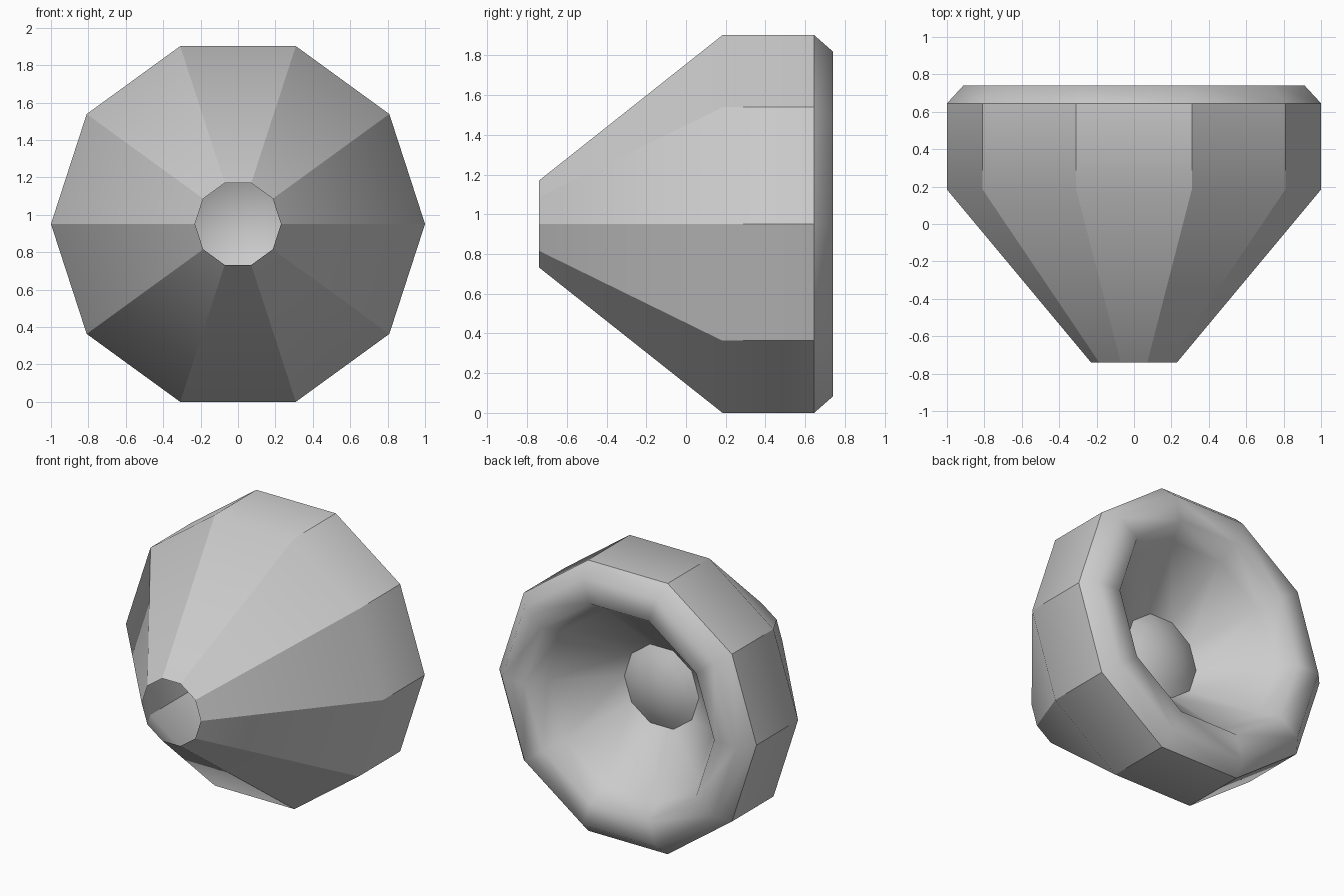
import bpy, bmesh, math

if "Cube" in bpy.data.objects:
    bpy.data.objects.remove(bpy.data.objects["Cube"])

SIDES = 10
CENTRE_Z = math.sin(math.radians(72))   # the flat lower side rests on the ground

grey = bpy.data.materials.new("plain grey")
grey.diffuse_color = (0.6, 0.6, 0.6, 1)
grey.use_nodes = True
grey.node_tree.nodes["Principled BSDF"].inputs["Base Color"].default_value = grey.diffuse_color


def lathe(name, profile, sharp_lengthwise=False):
    """Ten-sided skin around the y axis from (radius, y) pairs; radius 0 closes it."""
    bm = bmesh.new()
    rings = []
    for r, y in profile:
        if r == 0:
            rings.append([bm.verts.new((0, y, CENTRE_Z))] * SIDES)
            continue
        ring = []
        for k in range(SIDES):
            a = 2 * math.pi * k / SIDES
            ring.append(bm.verts.new((r * math.cos(a), y, CENTRE_Z + r * math.sin(a))))
        rings.append(ring)
    for a, b in zip(rings, rings[1:]):
        for k in range(SIDES):
            n = (k + 1) % SIDES
            corners = [a[k], b[k], b[n], a[n]]
            face = bm.faces.new(list(dict.fromkeys(corners)))
            face.smooth = True
            if sharp_lengthwise:
                bm.edges.get((a[k], b[k])).smooth = False
    mesh = bpy.data.meshes.new(name)
    bm.to_mesh(mesh)
    bm.free()
    mesh.materials.append(grey)
    obj = bpy.data.objects.new(name, mesh)
    bpy.context.collection.objects.link(obj)
    return obj


# Hollow outer housing: open at the small front end, straight band at the back
lathe("housing", [(0.23, -0.74), (1.0, 0.184), (1.0, 0.645)], sharp_lengthwise=True)

# Rounded surround running into the inner cone
lathe("surround_and_cone", [(1.0, 0.645), (0.9125, 0.74), (0.7375, 0.74),
                            (0.65, 0.61), (0.29, 0.27)])

# Shallow dome closing the middle of the cone
DOME_R, DOME_H, STEPS = 0.29, 0.08, 4
sphere_r = (DOME_R ** 2 + DOME_H ** 2) / (2 * DOME_H)
dome = []
for i in range(STEPS + 1):
    r = DOME_R * (1 - i / STEPS)
    dome.append((r, 0.27 + DOME_H - sphere_r + math.sqrt(sphere_r ** 2 - r ** 2)))
lathe("centre_dome", dome)
